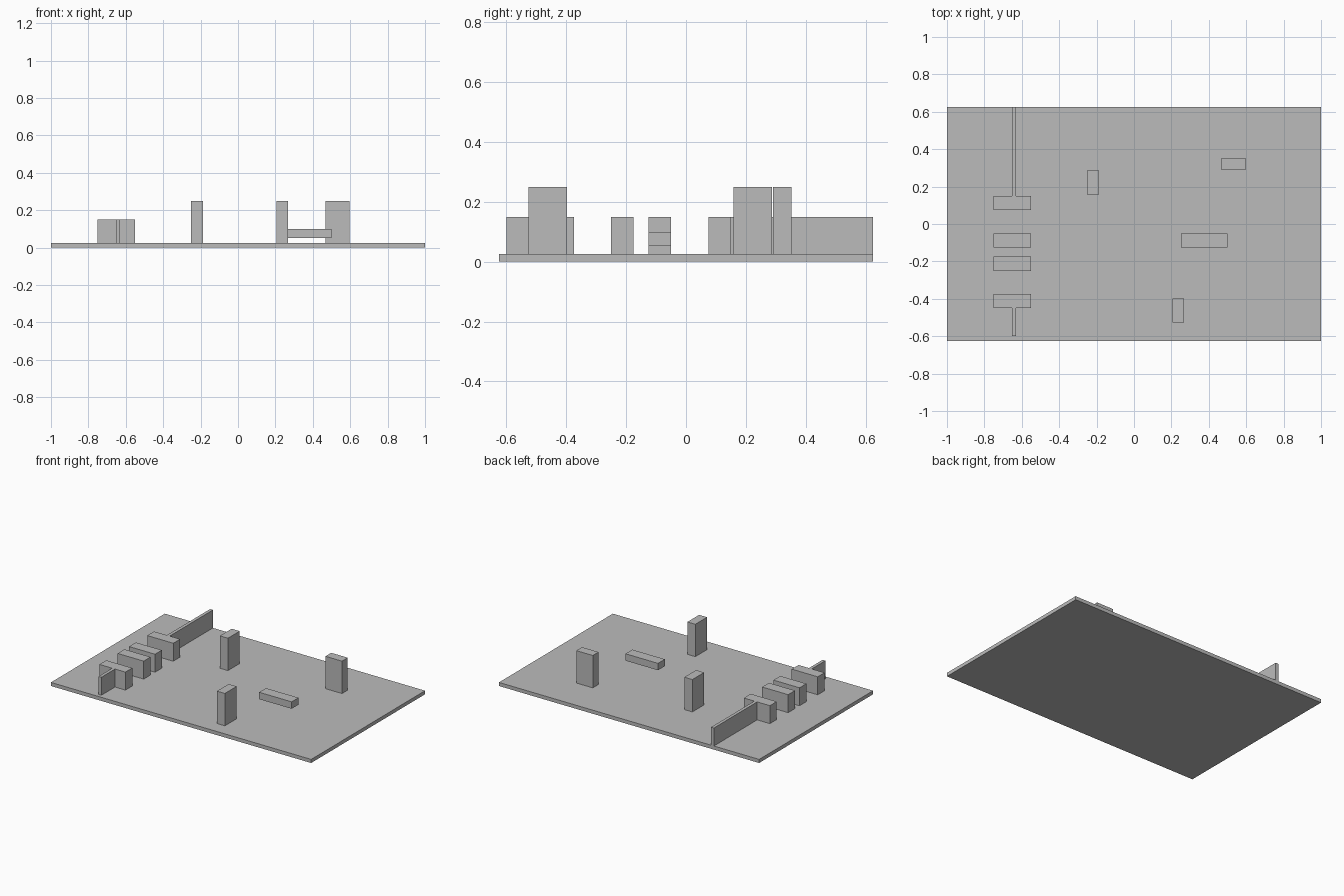
import bpy
import bmesh
from mathutils import Vector

cube = bpy.data.objects.get("Cube")
if cube:
    bpy.data.objects.remove(cube, do_unlink=True)

grey = bpy.data.materials.new("plain grey")
grey.use_nodes = True
grey.diffuse_color = (0.5, 0.5, 0.5, 1)
grey.node_tree.nodes["Principled BSDF"].inputs["Base Color"].default_value = (0.5, 0.5, 0.5, 1)

FLOOR = 0.025  # top of the floor slab


def box(name, x, y, z):
    """Flat-faced box spanning the given (low, high) ranges."""
    low, high = map(Vector, zip(x, y, z))
    bm = bmesh.new()
    bmesh.ops.create_cube(bm, size=1)
    bmesh.ops.scale(bm, vec=high - low, verts=bm.verts)
    mesh = bpy.data.meshes.new(name)
    bm.to_mesh(mesh)
    bm.free()
    mesh.materials.append(grey)
    obj = bpy.data.objects.new(name, mesh)
    obj.location = (low + high) / 2
    bpy.context.collection.objects.link(obj)
    return obj


# Floor slab
box("floor", (-1, 1), (-0.625, 0.625), (0, FLOOR))

# Row of low blocks
for i, y in enumerate((-0.45, -0.25, -0.125, 0.075)):
    box(f"low_block_{i + 1}", (-0.75, -0.55), (y, y + 0.075), (FLOOR, 0.15))

# Thin walls leading out from the row
for name, y in (("front_wall", (-0.6, -0.45)), ("back_wall", (0.15, 0.625))):
    box(name, (-0.652, -0.63), y, (FLOOR, 0.15))

# Tall pillars
box("middle_pillar", (-0.25, -0.188), (0.158, 0.287), (FLOOR, 0.25))
box("front_pillar", (0.207, 0.268), (-0.527, -0.398), (FLOOR, 0.25))
box("back_pillar", (0.469, 0.596), (0.29, 0.353), (FLOOR, 0.25))

# Raised bar
box("floating_bar", (0.25, 0.5), (-0.125, -0.05), (0.052, 0.1))
